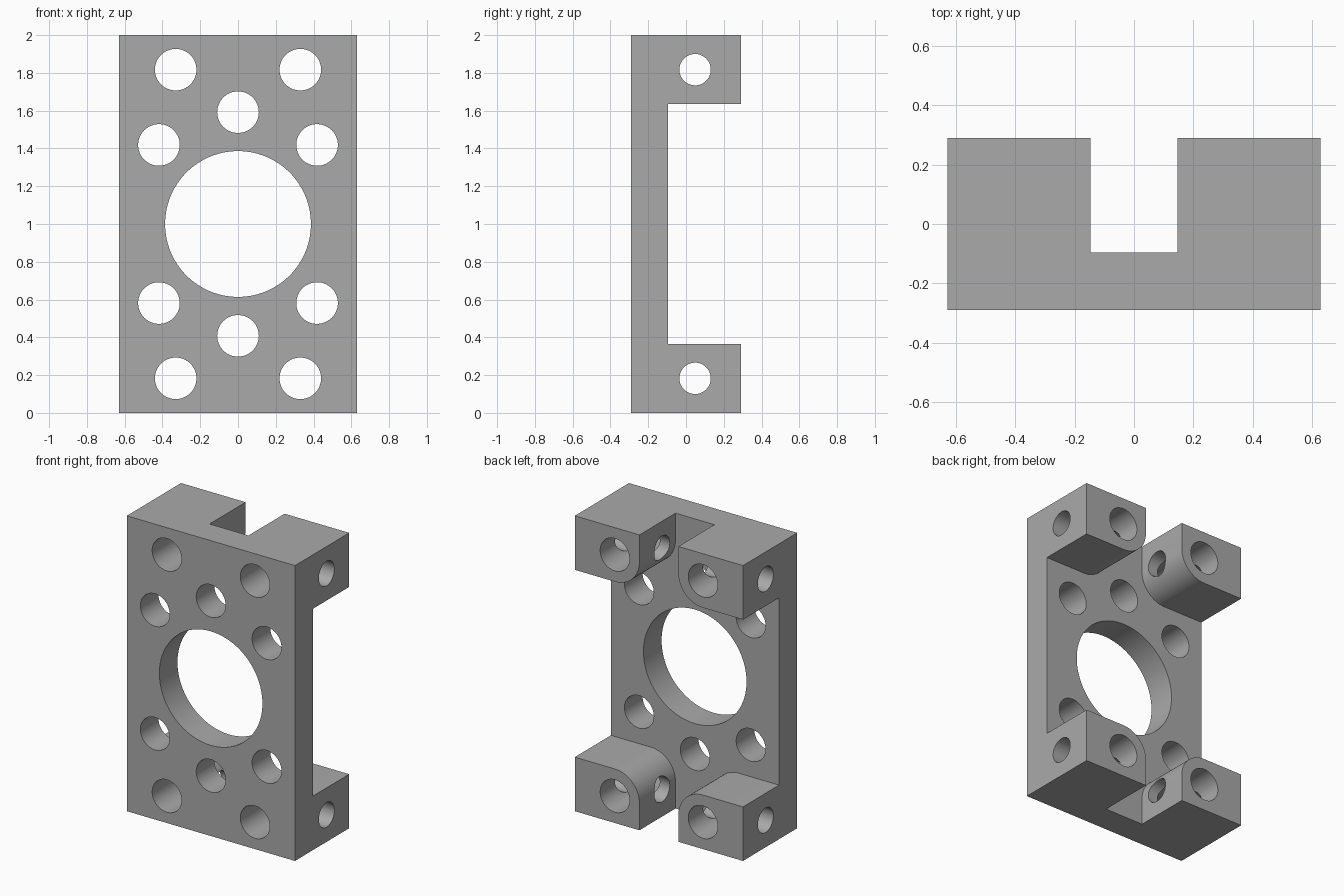
import bpy, bmesh, math
from mathutils import Matrix, Vector

if "Cube" in bpy.data.objects:
    bpy.data.objects.remove(bpy.data.objects["Cube"])

W, D, H = 0.63, 0.29, 2.0       # half width, half depth, height
PLATE_BACK = -0.096             # rear face of the thin plate
SLOT, LUG = 0.146, 0.366        # half slot width, lug height
ROUND = 0.183                   # lug corner radius
LUG_X, LUG_Z = 0.33, 0.183      # lug hole centre
BOLT_CIRCLE = 0.592

metal = bpy.data.materials.new("grey metal")
metal.use_nodes = True
grey = (0.4, 0.4, 0.4, 1)
metal.diffuse_color = grey
metal.node_tree.nodes["Principled BSDF"].inputs["Base Color"].default_value = grey


def make_object(name, bm):
    bmesh.ops.recalc_face_normals(bm, faces=bm.faces)
    mesh = bpy.data.meshes.new(name)
    bm.to_mesh(mesh)
    bm.free()
    mesh.materials.append(metal)
    ob = bpy.data.objects.new(name, mesh)
    bpy.context.collection.objects.link(ob)
    return ob


def cylinder(name, centre, radius, length, axis, sides=64):
    bm = bmesh.new()
    turn = Vector((0, 0, 1)).rotation_difference(Vector(axis)).to_matrix().to_4x4()
    bmesh.ops.create_cone(bm, cap_ends=True, segments=sides, radius1=radius,
                          radius2=radius, depth=length,
                          matrix=Matrix.Translation(centre) @ turn)
    return make_object(name, bm)


# Solid block the bracket is machined from
bm = bmesh.new()
bmesh.ops.create_cube(bm, size=1, matrix=Matrix.Translation((0, 0, H / 2))
                      @ Matrix.Diagonal((2 * W, 2 * D, H, 1)))
bracket = make_object("mounting_bracket", bm)

# Cross-shaped rear pocket with rounded corners, leaving four lugs
top = H / 2 - LUG
outline = []
for quadrant in range(4):
    sx, sz = [(1, 1), (-1, 1), (-1, -1), (1, -1)][quadrant]
    arm = [(W + 0.2, top)]
    for i in range(17):
        a = math.pi / 2 * i / 16
        arm.append((SLOT + ROUND - ROUND * math.sin(a),
                    top + ROUND - ROUND * math.cos(a)))
    arm.append((SLOT, H / 2 + 0.2))
    if sx * sz < 0:
        arm.reverse()
    outline += [(sx * x, H / 2 + sz * z) for x, z in arm]
bm = bmesh.new()
face = bm.faces.new([bm.verts.new((x, PLATE_BACK, z)) for x, z in outline])
sweep = bmesh.ops.extrude_face_region(bm, geom=[face])["geom"]
bmesh.ops.translate(bm, vec=(0, 0.6, 0),
                    verts=[v for v in sweep if isinstance(v, bmesh.types.BMVert)])
cutters = [make_object("pocket_cutter", bm)]

# Central bore and bolt circle
cutters.append(cylinder("bore_cutter", (0, 0, H / 2), 0.386, 2, (0, 1, 0), 128))
for degrees in (45, 90, 135, 225, 270, 315):
    a = math.radians(degrees)
    spot = (BOLT_CIRCLE * math.cos(a), 0, H / 2 + BOLT_CIRCLE * math.sin(a))
    cutters.append(cylinder("bolt_cutter", spot, 0.11, 2, (0, 1, 0)))

# Lug holes, front to back and side to side
for z in (LUG_Z, H - LUG_Z):
    for x in (-LUG_X, LUG_X):
        cutters.append(cylinder("lug_cutter", (x, 0, z), 0.11, 2, (0, 1, 0)))
    cutters.append(cylinder("cross_cutter", (0, 0.048, z), 0.083, 3, (1, 0, 0)))

for cutter in cutters:
    cut = bracket.modifiers.new(cutter.name, "BOOLEAN")
    cut.operation = "DIFFERENCE"
    cut.solver = "EXACT"
    cut.object = cutter

# Bake the cuts and remove the cutters
graph = bpy.context.evaluated_depsgraph_get()
result = bpy.data.meshes.new_from_object(bracket.evaluated_get(graph))
bracket.modifiers.clear()
bracket.data = result
for cutter in cutters:
    bpy.data.objects.remove(cutter)
result.materials.clear()
result.materials.append(metal)
for poly in result.polygons:
    poly.material_index = 0

for ob in bpy.context.selected_objects:
    ob.select_set(False)
bracket.select_set(True)
bpy.context.view_layer.objects.active = bracket
bpy.ops.object.shade_smooth_by_angle(angle=math.radians(30))
